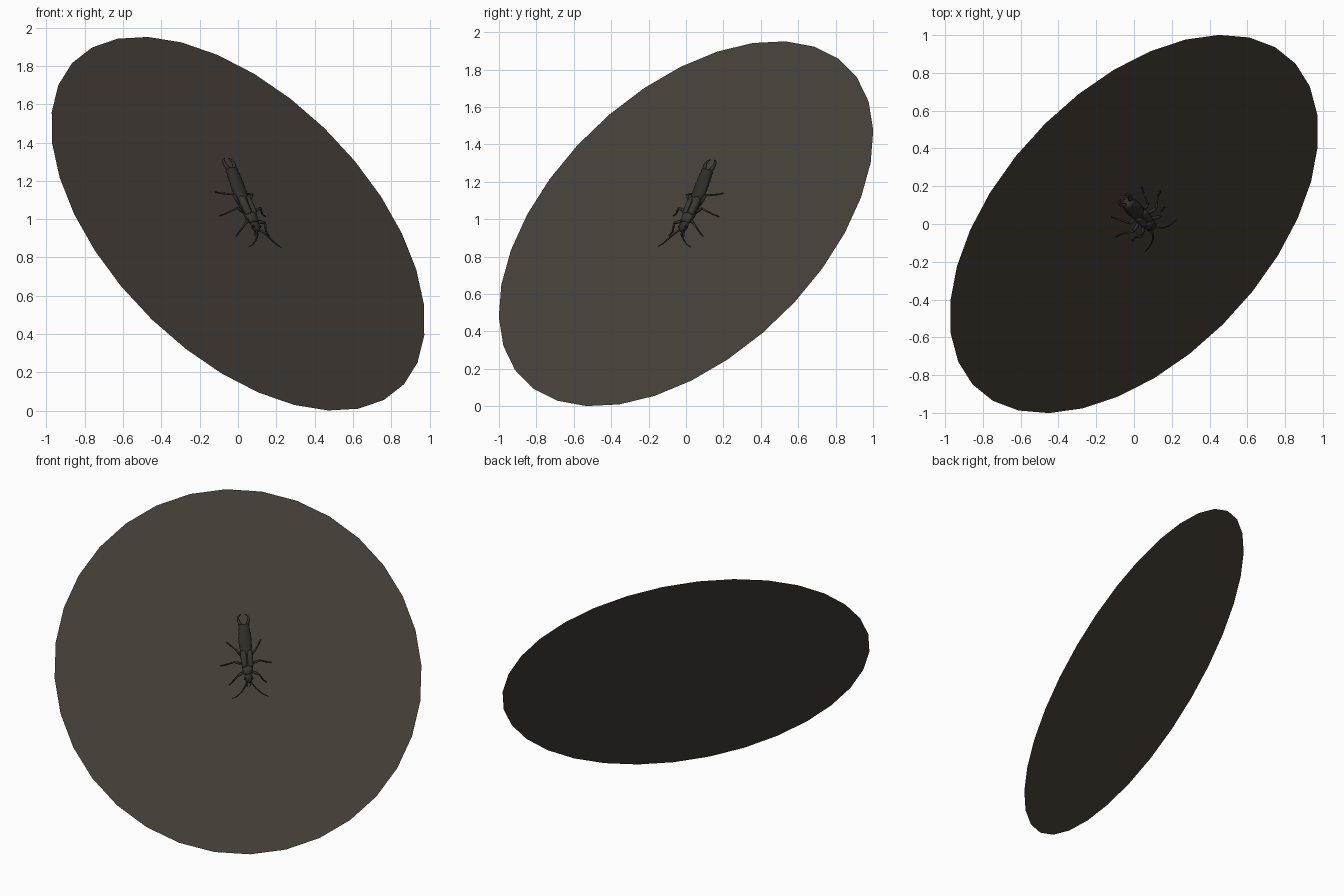
import bpy, bmesh, math
from mathutils import Vector, Matrix

if "Cube" in bpy.data.objects:
    bpy.data.objects.remove(bpy.data.objects["Cube"])

# Tilted frame: local x = across insect, y = towards tail, z = off the disc
N = Vector((0.587, -0.557, 0.587)).normalized()
S = Vector((0.707, 0.707, 0))
S = (S - N * S.dot(N)).normalized()
U = N.cross(S)
FRAME = Matrix((S, U, N)).transposed().to_4x4()
FRAME.translation = (0, 0, 0.976)
CX = 0.055  # insect midline


def material(name, c):
    m = bpy.data.materials.new(name)
    m.diffuse_color = (*c, 1)
    m.use_nodes = True
    m.node_tree.nodes["Principled BSDF"].inputs["Base Color"].default_value = m.diffuse_color
    return m


EARTH = material("dull brown", (0.064, 0.052, 0.041))
BODY = material("dark brown", (0.030, 0.026, 0.021))
WING = material("wing brown", (0.042, 0.036, 0.028))
LIMB = material("limb brown", (0.034, 0.029, 0.022))
EYE = material("eye black", (0.008, 0.008, 0.008))


def finish(name, bm, mat, smooth=True):
    bm.normal_update()
    me = bpy.data.meshes.new(name)
    bm.transform(FRAME)
    bm.to_mesh(me)
    bm.free()
    me.materials.append(mat)
    for p in me.polygons:
        p.use_smooth = smooth
    ob = bpy.data.objects.new(name, me)
    bpy.context.collection.objects.link(ob)
    return ob


def sweep(name, pts, radii, mat, sides=8, smooth=True):
    """Tube through points; each radius is a (width, height) pair."""
    bm = bmesh.new()
    pts = [Vector(p) for p in pts]
    rings = []
    for i, p in enumerate(pts):
        t = (pts[min(i + 1, len(pts) - 1)] - pts[max(i - 1, 0)]).normalized()
        a = t.cross(Vector((0, 0, 1)))
        a = a.normalized() if a.length > 0.01 else Vector((1, 0, 0))
        b = a.cross(t)
        w, h = radii[i]
        rings.append([bm.verts.new(p + a * w * math.cos(k * math.tau / sides)
                                   + b * h * math.sin(k * math.tau / sides))
                      for k in range(sides)])
    for r0, r1 in zip(rings, rings[1:]):
        for k in range(sides):
            j = (k + 1) % sides
            bm.faces.new((r0[k], r0[j], r1[j], r1[k]))
    bm.faces.new(rings[0][::-1])
    bm.faces.new(rings[-1])
    bmesh.ops.recalc_face_normals(bm, faces=bm.faces)
    return finish(name, bm, mat, smooth)


def body(name, prof, mat, sides=16):
    """Body section from (along, height, half width, half height) stations."""
    return sweep(name, [(CX, y, z) for y, z, w, h in prof],
                 [(w, h) for y, z, w, h in prof], mat, sides)


# Ground disc with 32 corners
v0 = FRAME.to_3x3().inverted() @ Vector((-0.47, 0.532, 0.975))
a0 = math.atan2(v0.y, v0.x)
bm = bmesh.new()
bm.faces.new([bm.verts.new((1.206 * math.cos(a0 + k * math.tau / 32),
                            1.206 * math.sin(a0 + k * math.tau / 32), 0))
              for k in range(32)])
finish("ground_disc", bm, EARTH, False)

# Abdomen of overlapping plates
prof = []
for i in range(8):
    f = i / 7
    y = 0.085 + i * 0.026
    w = 0.036 + 0.008 * math.sin(math.pi * f)
    z = 0.055 + 0.025 * f
    prof += [(y, z, w * 0.93, 0.026), (y + 0.022, z + 0.002, w, 0.029)]
prof.append((0.295, 0.083, 0.026, 0.016))
body("abdomen", prof, BODY)

# Thorax, neck shield, head
body("thorax", [(-0.02, 0.052, 0.028, 0.02), (0.02, 0.052, 0.036, 0.024),
                (0.10, 0.056, 0.037, 0.026)], BODY)
body("neck_shield", [(-0.034, 0.058, 0.022, 0.012), (-0.028, 0.058, 0.032, 0.02),
                     (0.012, 0.06, 0.036, 0.023), (0.022, 0.06, 0.03, 0.016)], WING)
body("head", [(-0.086, 0.045, 0.010, 0.008), (-0.078, 0.048, 0.019, 0.014),
              (-0.06, 0.052, 0.028, 0.019), (-0.042, 0.054, 0.026, 0.018),
              (-0.026, 0.054, 0.018, 0.014)], BODY)

# Paired parts
LEGS = {  # hip, knee, ankle, toe as (offset across, along, height)
    "front": [(0.025, -0.01, 0.045), (0.072, -0.04, 0.062), (0.098, -0.065, 0.022), (0.125, -0.085, 0.006)],
    "middle": [(0.028, 0.042, 0.045), (0.085, 0.052, 0.07), (0.135, 0.048, 0.025), (0.171, 0.045, 0.006)],
    "hind": [(0.028, 0.09, 0.045), (0.07, 0.135, 0.075), (0.098, 0.175, 0.028), (0.114, 0.20, 0.006)],
}
for side, s in (("left", -1), ("right", 1)):
    def place(pts):
        return [(CX + s * x, y, z) for x, y, z in pts]

    # Wing covers
    sweep(side + "_wing_cover",
          place([(0.017, 0.012, 0.064), (0.019, 0.025, 0.066), (0.02, 0.08, 0.068),
                 (0.019, 0.112, 0.07), (0.018, 0.122, 0.07)]),
          [(0.014, 0.014), (0.019, 0.02), (0.021, 0.022), (0.019, 0.02), (0.012, 0.014)],
          WING, 12)

    # Tail pincers
    sweep(side + "_pincer",
          place([(0.018, 0.285, 0.082), (0.027, 0.302, 0.084), (0.035, 0.322, 0.086),
                 (0.034, 0.34, 0.087), (0.025, 0.354, 0.087), (0.012, 0.36, 0.087)]),
          [(r, r) for r in (0.013, 0.011, 0.009, 0.007, 0.005, 0.001)], LIMB)

    # Antennae
    sweep(side + "_antenna",
          place([(0.012, -0.074, 0.052), (0.02, -0.095, 0.06), (0.038, -0.125, 0.064),
                 (0.062, -0.15, 0.06), (0.09, -0.172, 0.053), (0.122, -0.184, 0.045)]),
          [(r, r) for r in (0.006, 0.005, 0.0045, 0.004, 0.0035, 0.002)], LIMB, 6)

    # Mouth feelers
    sweep(side + "_feeler",
          place([(0.007, -0.08, 0.04), (0.012, -0.096, 0.032), (0.008, -0.106, 0.024)]),
          [(0.004, 0.004), (0.003, 0.003), (0.001, 0.001)], LIMB, 6)

    # Eyes
    bm = bmesh.new()
    bmesh.ops.create_icosphere(bm, subdivisions=2, radius=0.008)
    bmesh.ops.translate(bm, verts=bm.verts, vec=(CX + s * 0.024, -0.06, 0.058))
    finish(side + "_eye", bm, EYE)

    # Legs: thigh, shin and foot
    for name, pts in LEGS.items():
        h, k, a, t = place(pts)
        mid = Vector(h).lerp(Vector(k), 0.55)
        sweep(f"{side}_{name}_thigh", [h, mid, k],
              [(0.007, 0.007), (0.0095, 0.0095), (0.006, 0.006)], LIMB)
        sweep(f"{side}_{name}_shin", [k, a], [(0.006, 0.006), (0.0045, 0.0045)], LIMB)
        sweep(f"{side}_{name}_foot", [a, t], [(0.0045, 0.0045), (0.002, 0.002)], LIMB, 6)
